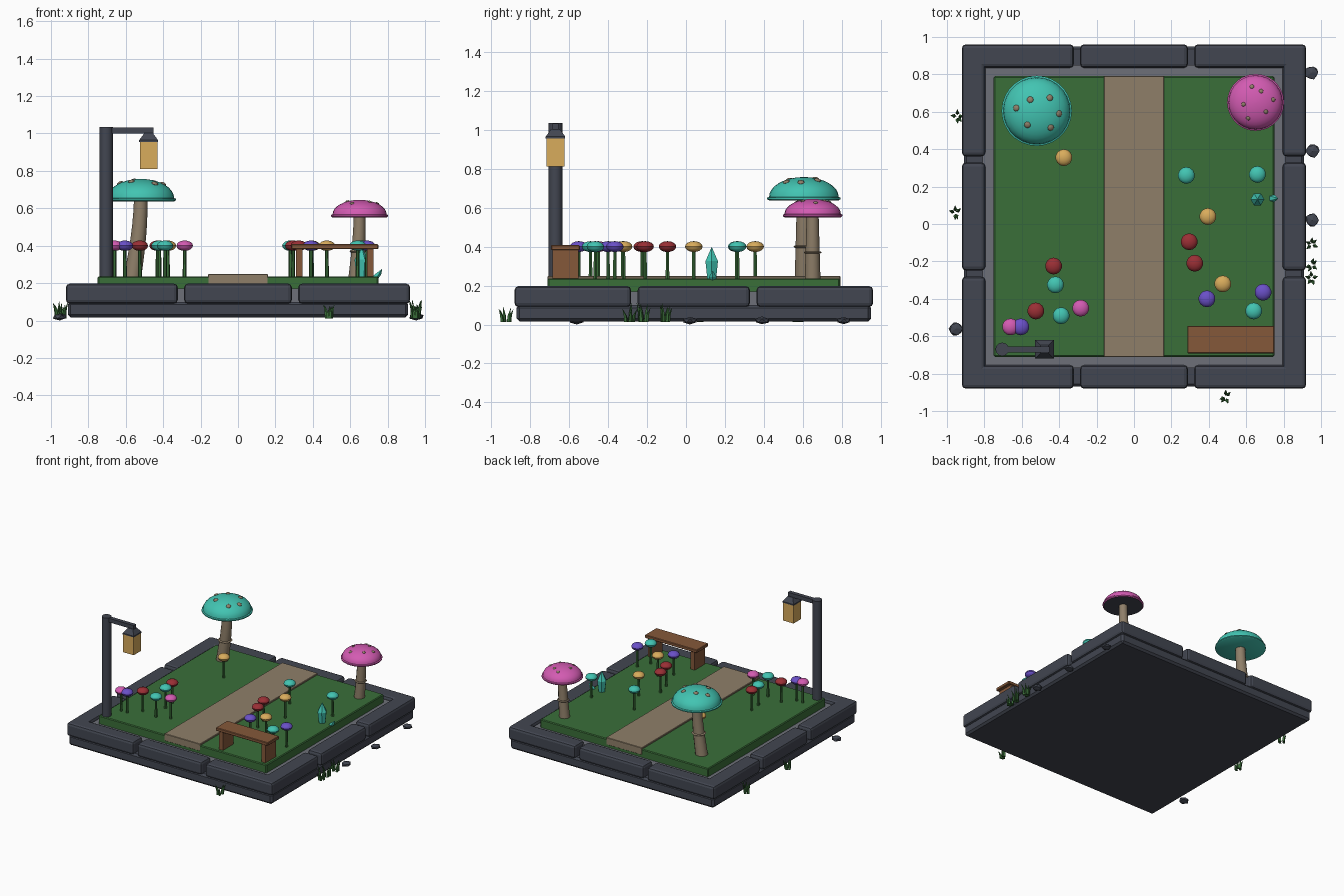
import bpy, bmesh, math, random
from mathutils import Vector, Matrix

if "Cube" in bpy.data.objects:
    bpy.data.objects.remove(bpy.data.objects["Cube"])

random.seed(4)


def material(name, hexa):
    m = bpy.data.materials.new(name)
    srgb = [int(hexa[i:i + 2], 16) / 255 for i in (0, 2, 4)]
    m.diffuse_color = [c / 12.92 if c < 0.04 else ((c + 0.055) / 1.055) ** 2.4 for c in srgb] + [1]
    m.use_nodes = True
    m.node_tree.nodes["Principled BSDF"].inputs["Base Color"].default_value = m.diffuse_color
    return m


STONE = material("dark stone", "424651")
SLAB = material("grey slab", "6d7078")
GRASS = material("grass green", "3a6e39")
TAN = material("path tan", "8f7f69")
WOOD = material("brown wood", "85583a")
TEAL = material("teal", "42c4b2")
PINK = material("pink", "d35bb2")
GOLD = material("gold", "d9ac5c")
RED = material("red", "9a2f35")
PURPLE = material("purple", "6a50c8")


def finish(name, bm, mat, smooth=None):
    bmesh.ops.recalc_face_normals(bm, faces=bm.faces)
    me = bpy.data.meshes.new(name)
    bm.to_mesh(me)
    bm.free()
    ob = bpy.data.objects.new(name, me)
    bpy.context.collection.objects.link(ob)
    me.materials.append(mat)
    if smooth:
        bpy.ops.object.select_all(action='DESELECT')
        ob.select_set(True)
        bpy.context.view_layer.objects.active = ob
        bpy.ops.object.shade_smooth_by_angle(angle=math.radians(smooth))
    return ob


def box(name, x0, x1, y0, y1, z0, z1, mat, bevel=0, segments=1):
    bm = bmesh.new()
    bmesh.ops.create_cube(bm, size=1)
    for v in bm.verts:
        v.co = Vector((x0 if v.co.x < 0 else x1, y0 if v.co.y < 0 else y1, z0 if v.co.z < 0 else z1))
    if bevel:
        bmesh.ops.bevel(bm, geom=bm.edges[:], offset=bevel, segments=segments, affect='EDGES', profile=0.5)
    return finish(name, bm, mat)


def sweep(bm, rings, sides, turn=0.0):
    """Skin circular rings given as (x, y, z, radius) and cap both ends."""
    loops = []
    for x, y, z, r in rings:
        loops.append([bm.verts.new((x + r * math.cos(turn + 2 * math.pi * i / sides),
                                    y + r * math.sin(turn + 2 * math.pi * i / sides), z))
                      for i in range(sides)])
    for a, b in zip(loops, loops[1:]):
        for i in range(sides):
            j = (i + 1) % sides
            bm.faces.new((a[i], a[j], b[j], b[i]))
    bm.faces.new(loops[0])
    bm.faces.new(loops[-1])


def lathe(name, rings, sides, mat, smooth=None, turn=0.0):
    bm = bmesh.new()
    sweep(bm, rings, sides, turn)
    return finish(name, bm, mat, smooth)


# Base: lower plinth, inner slab, lawn and path
box("plinth", -0.91, 0.91, -0.87, 0.95, 0.016, 0.10, STONE, 0.015)
box("inner_slab", -0.81, 0.81, -0.77, 0.85, 0.09, 0.17, SLAB)
box("lawn", -0.75, 0.75, -0.71, 0.79, 0.16, 0.236, GRASS, 0.006)
box("path", -0.16, 0.16, -0.712, 0.792, 0.19, 0.248, TAN, 0.003)

# Border stones, three along each side
for k, (a, b) in enumerate([(-0.92, -0.322), (-0.288, 0.288), (0.322, 0.92)]):
    for side in (-1, 1):
        y = sorted((0.04 + side * 0.795, 0.04 + side * 0.92))
        x = sorted((side * 0.795, side * 0.92))
        box(f"border_stone_x_{k}_{side}", a, b, *y, 0.09, 0.197, STONE, 0.02, 2)
        box(f"border_stone_y_{k}_{side}", *x, 0.04 + a, 0.04 + b, 0.09, 0.197, STONE, 0.02, 2)


# Giant mushrooms: leaning stem with ring, domed cap with lip, spots
def mushroom(name, x, y, foot, r_stem, z_rim, z_top, r, ring_z, mat, spots, spot_r):
    stem = []
    for i in range(7):
        t = i / 6
        stem.append((foot + (x - foot) * math.sin(t * math.pi / 2), y,
                     0.225 + t * (z_rim - 0.205), r_stem * (1.12 - 0.27 * t)))
    lathe(name + "_stem", stem, 12, TAN, 40)
    t = (ring_z - 0.225) / (z_rim - 0.205)
    cx = foot + (x - foot) * math.sin(t * math.pi / 2)
    lathe(name + "_ring", [(cx, y, ring_z - 0.006, r_stem * 1.1), (cx, y, ring_z, r_stem * 1.28),
                           (cx, y, ring_z + 0.006, r_stem * 1.1)], 12, TAN, 40)
    h, z0, rd = z_top - z_rim - 0.018, z_rim + 0.018, r * 0.95
    prof = [(x, y, z_rim, r * 0.95), (x, y, z_rim + 0.006, r), (x, y, z_rim + 0.014, r), (x, y, z0, rd)]
    for i in range(1, 8):
        a = i * math.pi / 16
        prof.append((x, y, z0 + h * math.sin(a), rd * math.cos(a)))
    prof.append((x, y, z_top, 0.004))
    cap = lathe(name + "_cap", prof, 28, mat, 35)
    if mat is PINK:  # grey gills underneath
        cap.data.materials.append(STONE)
        for p in cap.data.polygons:
            if p.normal.z < -0.95:
                p.material_index = 1
    bm = bmesh.new()
    for dx, dy in spots:
        z = z0 + h * math.sqrt(max(0, 1 - (dx * dx + dy * dy) / rd ** 2))
        n = Vector((dx / rd ** 2, dy / rd ** 2, (z - z0) / h ** 2)).normalized()
        m = Matrix.Translation((x + dx, y + dy, z)) @ n.to_track_quat('Z', 'Y').to_matrix().to_4x4()
        bmesh.ops.create_uvsphere(bm, u_segments=8, v_segments=6, radius=spot_r,
                                  matrix=m @ Matrix.Diagonal((1, 1, 0.5, 1)))
    finish(name + "_spots", bm, TAN, 50)


mushroom("teal_mushroom", -0.52, 0.605, -0.565, 0.042, 0.637, 0.757, 0.188, 0.40, TEAL,
         [(-.035, .06), (.07, .07), (-.11, .015), (.12, -.015), (-.05, -.075), (.075, -.09)], 0.018)
mushroom("pink_mushroom", 0.65, 0.65, 0.63, 0.036, 0.55, 0.645, 0.152, 0.37, PINK,
         [(-.02, .085), (.03, .06), (-.065, -.01), (.095, .015), (.055, -.05), (-.04, -.085)], 0.012)

# Lamp post with arm and hanging lantern
lathe("lamp_post", [(-0.705, -0.67, 0.22, 0.036), (-0.705, -0.67, 1.035, 0.036)], 12, STONE, 40)
box("lamp_arm", -0.70, -0.452, -0.686, -0.654, 1.0, 1.032, STONE)
S = math.sqrt(2)
lathe("lantern_roof", [(-0.478, -0.67, 0.955, 0.05 * S), (-0.478, -0.67, 0.965, 0.05 * S),
                       (-0.478, -0.67, 1.003, 0.022 * S)], 4, STONE, turn=math.pi / 4)
box("lantern_glass", -0.525, -0.431, -0.717, -0.623, 0.81, 0.957, GOLD)

# Bench
box("bench_seat", 0.285, 0.75, -0.692, -0.545, 0.382, 0.408, WOOD, 0.004)
for x in (0.31, 0.69):
    box("bench_leg", x, x + 0.035, -0.685, -0.553, 0.225, 0.385, WOOD)

# Small round flowers
flowers = [
    (GOLD, [(-.375, .355), (.395, .04), (.475, -.32)]),
    (TEAL, [(.28, .26), (.66, .265), (.64, -.465), (-.42, -.325), (-.39, -.49)]),
    (RED, [(.295, -.095), (.325, -.21), (-.43, -.225), (-.525, -.465)]),
    (PURPLE, [(.39, -.40), (.69, -.365), (-.605, -.55)]),
    (PINK, [(-.285, -.45), (-.66, -.55)]),
]
for mat, spots in flowers:
    for x, y in spots:
        lathe("flower_stem", [(x, y, 0.225, 0.011), (x, y, 0.39, 0.009)], 6, GRASS)
        bm = bmesh.new()
        bmesh.ops.create_uvsphere(bm, u_segments=14, v_segments=8, radius=0.045,
                                  matrix=Matrix.Translation((x, y, 0.40)) @ Matrix.Diagonal((1, 1, 0.62, 1)))
        finish("flower_head", bm, mat, 30)

# Crystals
lathe("tall_crystal", [(.66, .132, .20, .022), (.66, .132, .325, .037), (.66, .132, .397, .001)], 6, TEAL)
lathe("small_crystal", [(.715, .137, .20, .016), (.745, .137, .245, .02), (.77, .137, .275, .001)], 5, TEAL)

# Loose rocks around the base
for x, y, r in [(.95, .81, .042), (.955, .39, .042), (.953, .02, .042), (-.953, -.56, .042)]:
    bm = bmesh.new()
    bmesh.ops.create_icosphere(bm, subdivisions=1, radius=r)
    for v in bm.verts:
        v.co *= random.uniform(0.82, 1.05)
        v.co = Vector((x + v.co.x, y + v.co.y, max(0, 0.02 + v.co.z * 0.5)))
    finish("loose_rock", bm, STONE)

# Grass tufts around the base
tufts = [(-.945, .575), (-.955, .06), (.95, -.11), (.95, -.22), (.95, -.29), (.49, -.925)]
for x, y in tufts:
    bm = bmesh.new()
    for i in range(5):
        a = 2 * math.pi * i / 5 + random.random()
        dx, dy, h = math.cos(a), math.sin(a), random.uniform(0.06, 0.10)
        bx, by = x + 0.016 * dx, y + 0.018 * dy
        sweep(bm, [(bx, by, 0.012, 0.011), (bx + 0.005 * dx, by + 0.005 * dy, 0.012 + h * 0.5, 0.008),
                   (bx + 0.02 * dx, by + 0.02 * dy, 0.012 + h, 0.0008)], 4, a)
    finish("grass_tuft", bm, GRASS)
